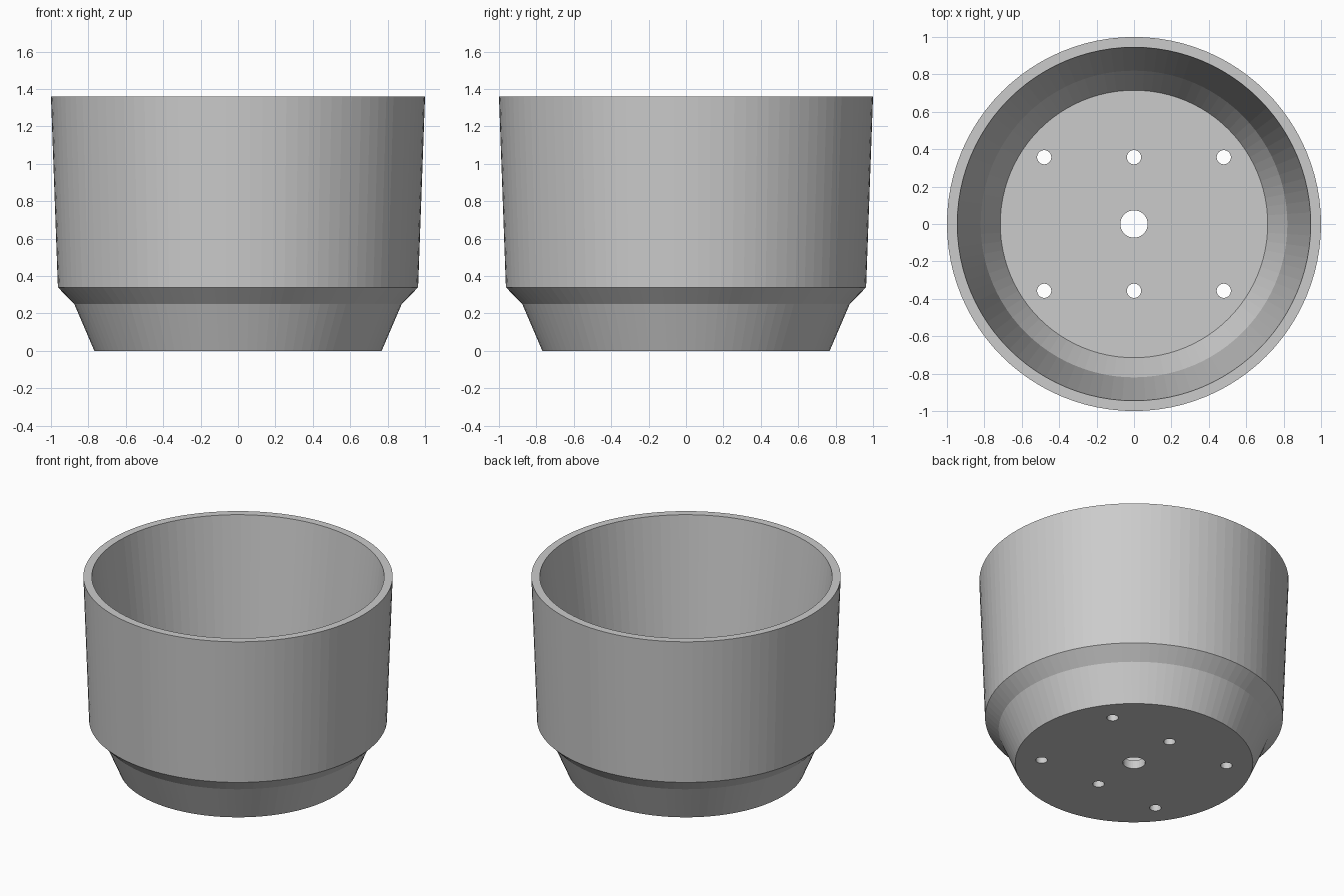
import bpy
import bmesh
from math import cos, sin, tau
from mathutils import Matrix

SEGMENTS = 96

cube = bpy.data.objects.get("Cube")
if cube:
    bpy.data.objects.remove(cube, do_unlink=True)


def make_material(name, rgba):
    mat = bpy.data.materials.new(name)
    mat.use_nodes = True
    mat.diffuse_color = rgba
    mat.node_tree.nodes["Principled BSDF"].inputs["Base Color"].default_value = rgba
    return mat


def make_object(name, bm, mat):
    bmesh.ops.recalc_face_normals(bm, faces=bm.faces)
    mesh = bpy.data.meshes.new(name)
    bm.to_mesh(mesh)
    bm.free()
    mesh.materials.append(mat)
    obj = bpy.data.objects.new(name, mesh)
    bpy.context.collection.objects.link(obj)
    return obj


def lathe(profile):
    """Revolve (radius, height) points about z and cap both ends."""
    bm = bmesh.new()
    rings = [[bm.verts.new((r * cos(tau * i / SEGMENTS), r * sin(tau * i / SEGMENTS), z))
              for i in range(SEGMENTS)] for r, z in profile]
    for low, high in zip(rings, rings[1:]):
        for i in range(SEGMENTS):
            j = (i + 1) % SEGMENTS
            bm.faces.new((low[i], low[j], high[j], high[i]))
    bm.faces.new(rings[0])
    bm.faces.new(rings[-1])
    return bm


grey = make_material("plain grey", (0.6, 0.6, 0.6, 1))

# Pot: outside from the base up, over the rim, then down the inside to the floor
pot = make_object("pot", lathe([
    (0.768, 0), (0.875, 0.25), (0.963, 0.34), (1, 1.36),
    (0.945, 1.36), (0.82, 0.25), (0.715, 0.06),
]), grey)

# Drainage holes: one large in the centre, two rows of three small ones
holes = [(0, 0, 0.073)] + [(x, y, 0.038) for x in (-0.48, 0, 0.48) for y in (-0.357, 0.357)]
bm = bmesh.new()
for x, y, radius in holes:
    bmesh.ops.create_cone(bm, cap_ends=True, segments=32, radius1=radius, radius2=radius,
                          depth=0.4, matrix=Matrix.Translation((x, y, 0)))
cutter = make_object("hole_cutter", bm, grey)
cutter.hide_render = True

cut = pot.modifiers.new("drainage holes", "BOOLEAN")
cut.operation = "DIFFERENCE"
cut.solver = "EXACT"
cut.object = cutter
bpy.context.view_layer.objects.active = pot
pot.select_set(True)
bpy.ops.object.modifier_apply(modifier=cut.name)
bpy.data.objects.remove(cutter, do_unlink=True)
